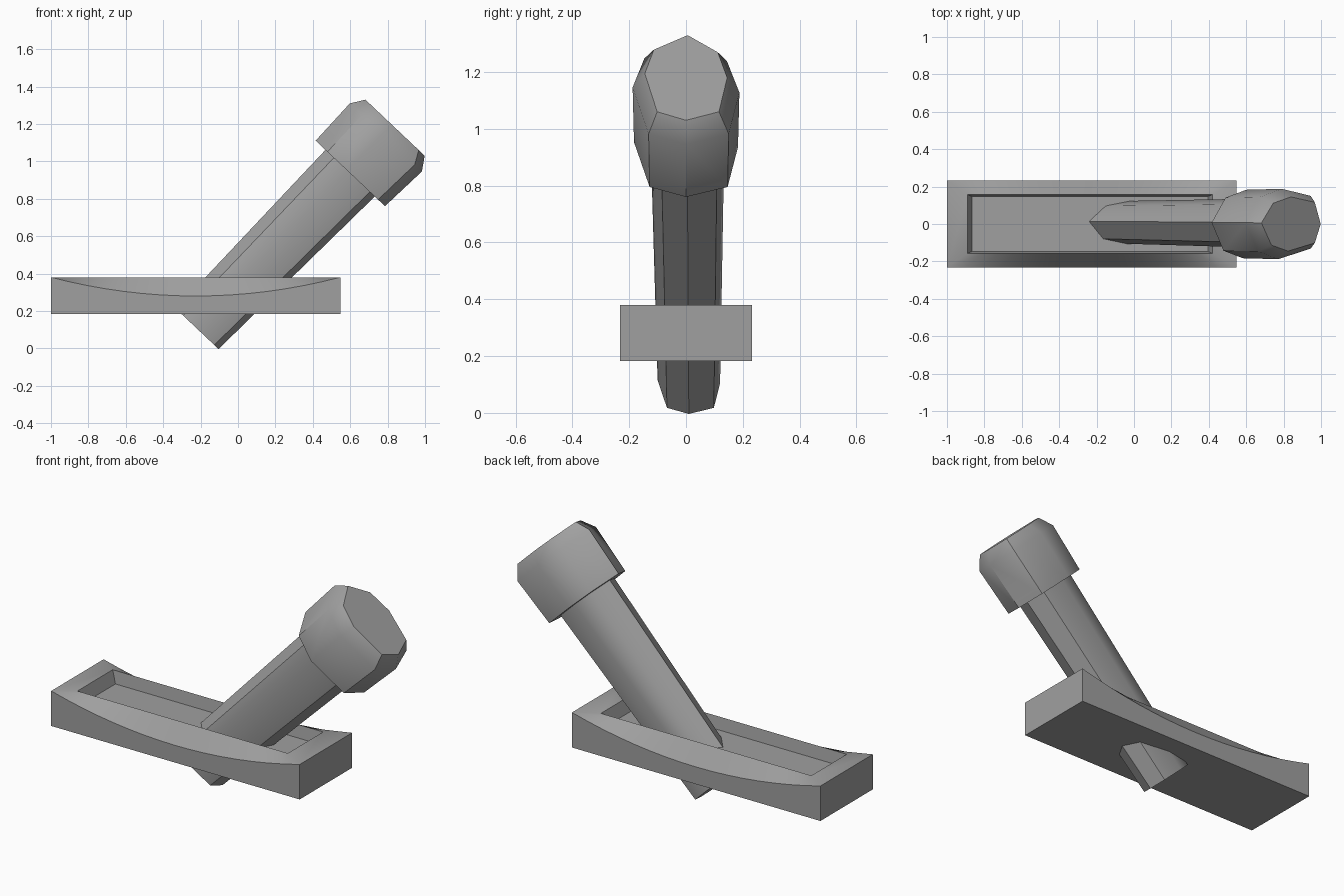
import bpy, bmesh, math
from mathutils import Vector

if "Cube" in bpy.data.objects:
    bpy.data.objects.remove(bpy.data.objects["Cube"])

grey = bpy.data.materials.new("grey")
grey.diffuse_color = (0.35, 0.35, 0.35, 1)
grey.use_nodes = True
grey.node_tree.nodes["Principled BSDF"].inputs["Base Color"].default_value = grey.diffuse_color


def finish(bm, name, angle):
    bmesh.ops.recalc_face_normals(bm, faces=bm.faces[:])
    mesh = bpy.data.meshes.new(name)
    bm.to_mesh(mesh)
    bm.free()
    obj = bpy.data.objects.new(name, mesh)
    bpy.context.collection.objects.link(obj)
    mesh.materials.append(grey)
    bpy.ops.object.select_all(action='DESELECT')
    obj.select_set(True)
    bpy.context.view_layer.objects.active = obj
    bpy.ops.object.shade_smooth_by_angle(angle=math.radians(angle))
    return obj


def skin(bm, rings):
    """Join closed rings of points with quads and return the vertex rings."""
    vs = [[bm.verts.new(p) for p in ring] for ring in rings]
    n = len(vs[0])
    for a, b in zip(vs, vs[1:]):
        for i in range(n):
            j = (i + 1) % n
            bm.faces.new((a[i], a[j], b[j], b[i]))
    return vs


# Mounting plate: recessed tray whose outer long edges sag towards the middle
bm = bmesh.new()
rings = []
STEPS = 16
for k in range(STEPS + 1):
    t = k / STEPS
    xo = -1 + 1.547 * t
    xi = -0.89 + 1.31 * t
    xf = -0.866 + 1.261 * t
    ze = 0.28 + 0.1 * (2 * t - 1) ** 2
    half = [(xo, 0.233, 0.183), (xo, 0.233, ze), (xi, 0.157, 0.38), (xf, 0.147, 0.31)]
    rings.append([(x, -y, z) for x, y, z in half] + half[::-1])
vs = skin(bm, rings)
for r in (vs[0], vs[-1]):  # end wall, end rim, inner end slope
    for idx in ((0, 1, 6, 7), (1, 2, 5, 6), (2, 3, 4, 5)):
        bm.faces.new([r[i] for i in idx])
finish(bm, "mounting_plate", 30)

# Leaning lever: eight-sided rings (y, p) placed along a tilted axis
AXIS = Vector((0.687, 0, 0.727))
UP = Vector((-0.727, 0, 0.687))
SECTION = [(0.04, 1), (0.77, 0.6), (1, 0), (0.8, -0.8), (0, -1),
           (-0.7, -0.8), (-1, 0.1), (-0.78, 0.66)]


def ring(s, centre, rp, ry, yc=0.0):
    return [AXIS * s + UP * (centre + rp * p) + Vector((0, yc + ry * y, 0))
            for y, p in SECTION]


def lever_part(name, rings, angle):
    bm = bmesh.new()
    vs = skin(bm, rings)
    bm.faces.new(vs[0])
    bm.faces.new(vs[-1])
    finish(bm, name, angle)


lever_part("lever_shaft", [ring(-0.074, 0.23, 0.157, 0.11, 0.01),
                           ring(1.12, 0.207, 0.182, 0.13, 0.005)], 40)
lever_part("lever_knob", [ring(1.092, 0.206, 0.255, 0.183),
                          ring(1.362, 0.2, 0.265, 0.188),
                          ring(1.434, 0.2, 0.218, 0.145)], 40)
